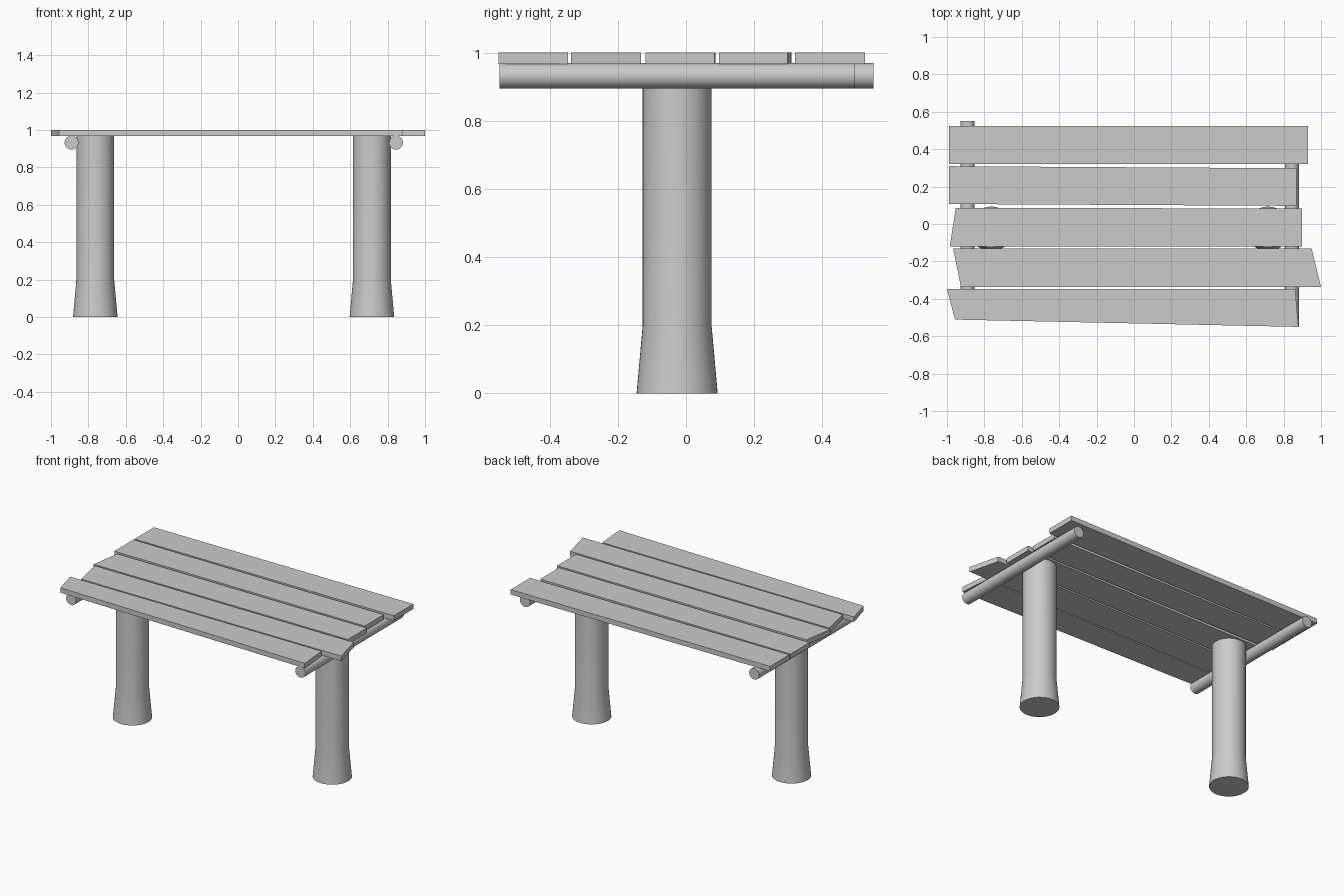
import bpy
import bmesh
import math
from mathutils import Matrix

cube = bpy.data.objects.get("Cube")
if cube:
    bpy.data.objects.remove(cube, do_unlink=True)

GREY = (0.6, 0.6, 0.6, 1.0)
grey = bpy.data.materials.new("plain grey")
grey.use_nodes = True
grey.diffuse_color = GREY
grey.node_tree.nodes["Principled BSDF"].inputs["Base Color"].default_value = GREY

TOP, UNDER = 1.0, 0.967


def add_object(name, bm, smooth=False):
    bmesh.ops.recalc_face_normals(bm, faces=bm.faces[:])
    mesh = bpy.data.meshes.new(name)
    bm.to_mesh(mesh)
    bm.free()
    mesh.materials.append(grey)
    obj = bpy.data.objects.new(name, mesh)
    bpy.context.collection.objects.link(obj)
    if smooth:
        bpy.ops.object.select_all(action='DESELECT')
        obj.select_set(True)
        bpy.context.view_layer.objects.active = obj
        bpy.ops.object.shade_smooth_by_angle(angle=math.radians(30))
    return obj


def add_plank(name, corners):
    """Extrude a four-cornered outline to the board thickness."""
    bm = bmesh.new()
    face = bm.faces.new([bm.verts.new((x, y, UNDER)) for x, y in corners])
    result = bmesh.ops.extrude_face_region(bm, geom=[face], use_keep_orig=True)
    for v in result["geom"]:
        if isinstance(v, bmesh.types.BMVert):
            v.co.z = TOP
    return add_object(name, bm)


def add_leg(name, x, y):
    """Round post with a flared foot, made by stacking rings."""
    bm = bmesh.new()
    sides = 48
    rings = []
    for radius, z in ((0.119, 0), (0.101, 0.2), (0.101, UNDER)):
        ring = bmesh.ops.create_circle(
            bm, segments=sides, radius=radius,
            matrix=Matrix.Translation((x, y, z)))["verts"]
        rings.append(ring)
    for low, high in zip(rings, rings[1:]):
        for i in range(sides):
            j = (i + 1) % sides
            bm.faces.new((low[i], low[j], high[j], high[i]))
    bm.faces.new(rings[0])
    bm.faces.new(rings[-1])
    return add_object(name, bm, smooth=True)


def add_rail(name, x, y_front, y_back):
    """Round crossbar running front to back under the boards."""
    bm = bmesh.new()
    place = Matrix.Translation((x, (y_front + y_back) / 2, 0.932))
    bmesh.ops.create_cone(
        bm, cap_ends=True, segments=32, radius1=0.037, radius2=0.037,
        depth=y_back - y_front,
        matrix=place @ Matrix.Rotation(math.pi / 2, 4, 'X'))
    return add_object(name, bm, smooth=True)


# Table boards, back to front, with unevenly sawn ends
planks = {
    "back_plank": ((-0.99, 0.32), (0.93, 0.32), (0.93, 0.525), (-0.99, 0.525)),
    "mid_back_plank": ((-0.99, 0.107), (0.87, 0.097), (0.87, 0.298), (-0.99, 0.309)),
    "middle_plank": ((-0.985, -0.119), (0.897, -0.119), (0.897, 0.083), (-0.953, 0.086)),
    "mid_front_plank": ((-0.925, -0.337), (1.0, -0.337), (0.95, -0.132), (-0.967, -0.132)),
    "front_plank": ((-0.957, -0.511), (0.879, -0.55), (0.862, -0.347), (-1.0, -0.347)),
}
for name, corners in planks.items():
    add_plank(name, corners)

# Legs
add_leg("right_leg", -0.763, -0.026)
add_leg("left_leg", 0.716, -0.026)

# Crossbars
add_rail("right_rail", -0.89, -0.493, 0.55)
add_rail("left_rail", 0.845, -0.548, 0.495)
